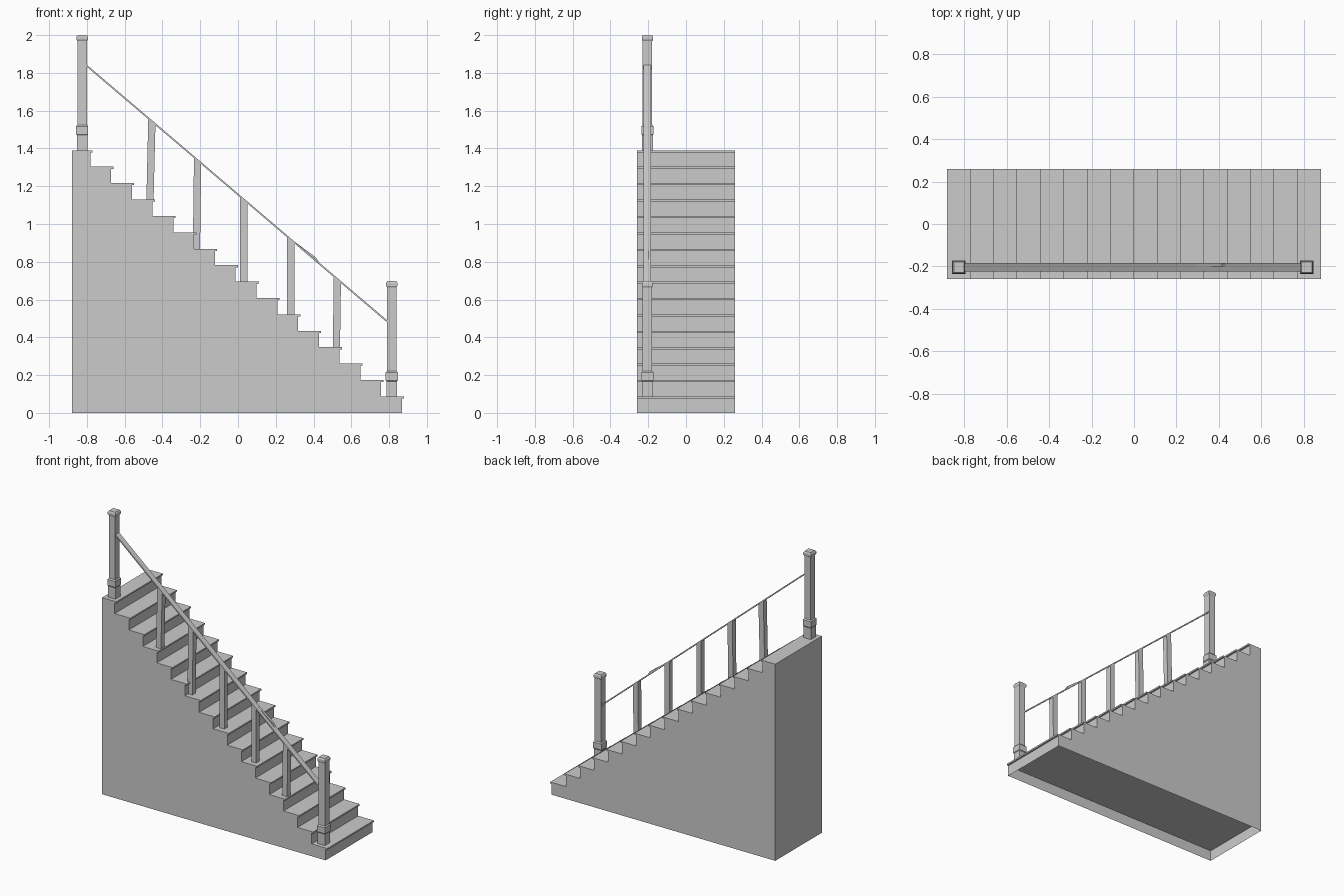
import bpy, bmesh

if "Cube" in bpy.data.objects:
    bpy.data.objects.remove(bpy.data.objects["Cube"])

STEPS, RUN, RISE = 16, 0.11, 1.39 / 16
HALF_X, HALF_Y = 0.88, 0.26
LIP, LIP_T = 0.012, 0.011
RAIL_Y = -0.204


def make_object(name, verts, faces):
    mesh = bpy.data.meshes.new(name)
    mesh.from_pydata(verts, [], faces)
    bm = bmesh.new()
    bm.from_mesh(mesh)
    bmesh.ops.recalc_face_normals(bm, faces=bm.faces[:])
    bm.to_mesh(mesh)
    bm.free()
    obj = bpy.data.objects.new(name, mesh)
    bpy.context.collection.objects.link(obj)
    return obj


def loft(name, rings):
    """Closed solid through equal-length rings of points."""
    n = len(rings[0])
    verts = [p for r in rings for p in r]
    faces = [tuple(range(n))[::-1], tuple(range(len(verts) - n, len(verts)))]
    for r in range(len(rings) - 1):
        for i in range(n):
            j = (i + 1) % n
            faces.append((r * n + i, r * n + j, (r + 1) * n + j, (r + 1) * n + i))
    return make_object(name, verts, faces)


def square(cx, cy, w, z):
    h = w / 2
    return [(cx - h, cy - h, z), (cx + h, cy - h, z), (cx + h, cy + h, z), (cx - h, cy + h, z)]


def rail_z(x):
    return 1.84 - (x + 0.797) * (1.84 - 0.487) / 1.59


# Stair body: stepped profile with nosings, extruded across the width
profile = [(-HALF_X, 0), (HALF_X - LIP, 0)]
for k in range(STEPS):
    nose, top = HALF_X - RUN * k, RISE * (k + 1)
    profile += [(nose - LIP, top - LIP_T), (nose, top - LIP_T), (nose, top)]
    if k < STEPS - 1:
        profile.append((nose - RUN - LIP, top))
profile.append((-HALF_X, RISE * STEPS))
stairs = loft("stair_body", [[(x, y, z) for x, z in profile] for y in (-HALF_Y, HALF_Y)])

# Open the underside
bm = bmesh.new()
bm.from_mesh(stairs.data)
floor = [f for f in bm.faces if all(v.co.z < 1e-4 for v in f.verts)]
bmesh.ops.delete(bm, geom=floor, context='FACES_ONLY')
bm.to_mesh(stairs.data)
bm.free()

# Recessed panel under the first tread
x0, x1, yy, pz = -HALF_X, HALF_X - LIP, HALF_Y, RISE - LIP_T
panel = make_object("underside_panel", [(x0, -yy, pz), (x1, -yy, pz), (x1, yy, pz), (x0, yy, pz)], [(3, 2, 1, 0)])

# Newel posts: (height above tread, width)
POST = [(0, 0.057), (0.080, 0.057), (0.085, 0.064), (0.127, 0.064), (0.135, 0.050),
        (0.578, 0.050), (0.586, 0.060), (0.602, 0.060), (0.611, 0.048)]
for name, x, z in (("lower_newel_post", 0.814, RISE), ("upper_newel_post", -0.825, RISE * STEPS)):
    loft(name, [square(x, RAIL_Y, w, z + h) for h, w in POST])

# Handrail: thin flat board
w, t = 0.02, 0.011
loft("handrail", [[(x, RAIL_Y - w, rail_z(x) - t), (x, RAIL_Y + w, rail_z(x) - t),
                   (x, RAIL_Y + w, rail_z(x)), (x, RAIL_Y - w, rail_z(x))]
                  for x in (-0.803, 0.793)])

# Small splinter lifting off the rail
loft("rail_splinter", [[(x, RAIL_Y + 0.004, rail_z(x) - 0.004), (x, RAIL_Y + 0.02, rail_z(x) - 0.004),
                        (x, RAIL_Y + 0.02, rail_z(x) + h), (x, RAIL_Y + 0.004, rail_z(x) + h)]
                       for x, h in ((0.30, 0), (0.41, 0.012), (0.43, 0))])

# Balusters: (foot x, head x, foot height in risers), heads cut to the rail slope
BALUSTERS = [(-0.466, -0.456, 13), (-0.220, -0.214, 10), (0.030, 0.030, 8),
             (0.279, 0.279, 6), (0.521, 0.526, 4)]
for i, (xb, xt, k) in enumerate(BALUSTERS):
    foot = square(xb, RAIL_Y, 0.038, RISE * k)
    head = [(x, y, rail_z(x) - 0.006) for x, y, _ in square(xt, RAIL_Y, 0.038, 0)]
    loft(f"baluster_{i + 1}", [foot, head])
